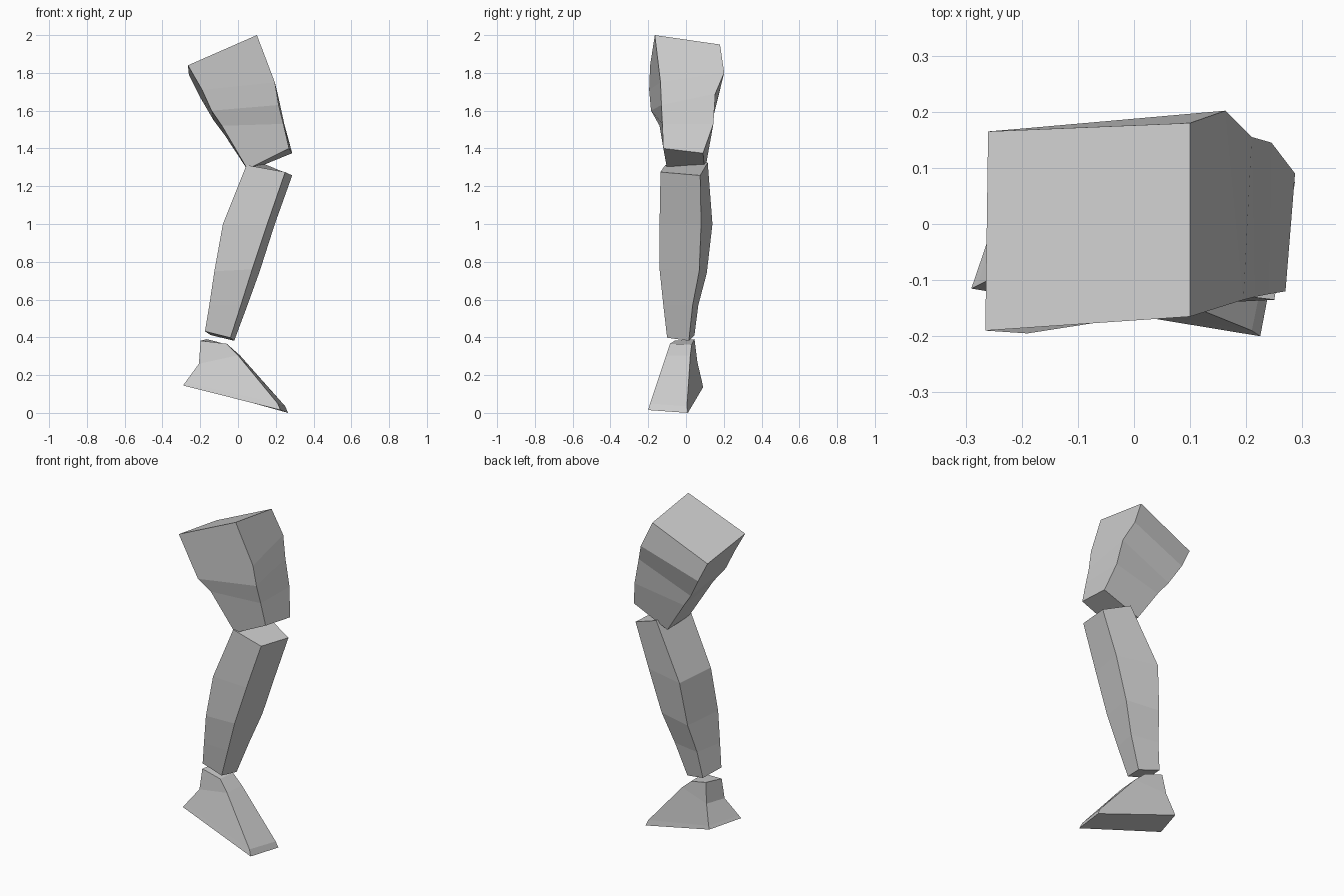
import bpy, bmesh

grey = bpy.data.materials.new("pale grey")
grey.diffuse_color = (0.6, 0.6, 0.6, 1)


def loft(name, rings):
    """Join four-cornered cross-sections (top to bottom) into a closed block."""
    bm = bmesh.new()
    loops = [[bm.verts.new(p) for p in ring] for ring in rings]
    for a, b in zip(loops, loops[1:]):
        for i in range(4):
            j = (i + 1) % 4
            bm.faces.new((a[i], a[j], b[j], b[i]))
    bm.faces.new(loops[0])
    bm.faces.new(loops[-1][::-1])
    bmesh.ops.recalc_face_normals(bm, faces=bm.faces)
    mesh = bpy.data.meshes.new(name)
    bm.to_mesh(mesh)
    bm.free()
    mesh.materials.append(grey)
    ob = bpy.data.objects.new(name, mesh)
    bpy.context.collection.objects.link(ob)
    return ob


# Corner order in each ring: rear outer, front outer, front inner, rear inner
# Thigh: broad at the hip, narrowing and leaning forward to the knee
loft("thigh", [
    [(-.265, -.19, 1.84), (.10, -.165, 2.0), (.10, .18, 1.95), (-.26, .165, 1.79)],
    [(-.19, -.195, 1.71), (.195, -.135, 1.75), (.163, .202, 1.80), (-.20, .17, 1.67)],
    [(-.14, -.185, 1.60), (.215, -.13, 1.63), (.21, .155, 1.69), (-.13, .14, 1.55)],
    [(-.085, -.14, 1.52), (.24, -.125, 1.53), (.245, .145, 1.53), (-.07, .12, 1.47)],
    [(.05, -.10, 1.29), (.27, -.12, 1.40), (.287, .09, 1.375), (.055, .10, 1.28)],
])

# Shin: slanting back from the knee to a slim ankle
loft("shin", [
    [(.045, -.11, 1.312), (.25, -.135, 1.275), (.287, .075, 1.257), (.12, .115, 1.325)],
    [(-.08, -.125, 1.0), (.155, -.14, 1.0), (.195, .08, 1.0), (-.054, .14, 1.0)],
    [(-.125, -.13, .75), (.075, -.14, .76), (.115, .07, .75), (-.088, .11, .74)],
    [(-.152, -.11, .57), (.015, -.12, .57), (.05, .035, .57), (-.12, .065, .57)],
    [(-.175, -.09, .432), (-.04, -.10, .398), (-.02, .015, .382), (-.145, .045, .412)],
])

# Foot: wedge from the ankle down to a pointed toe on a sloping sole
loft("foot", [
    [(-.198, -.06, .382), (-.06, -.085, .366), (-.055, .03, .362), (-.165, .045, .39)],
    [(-.207, -.075, .26), (0, -.105, .305), (.01, .023, .305), (-.18, .06, .27)],
    [(-.28, -.11, .16), (.21, -.19, .05), (.25, .005, .035), (-.213, .087, .155)],
    [(-.29, -.115, .145), (.225, -.2, .015), (.265, .01, 0), (-.22, .09, .135)],
])
